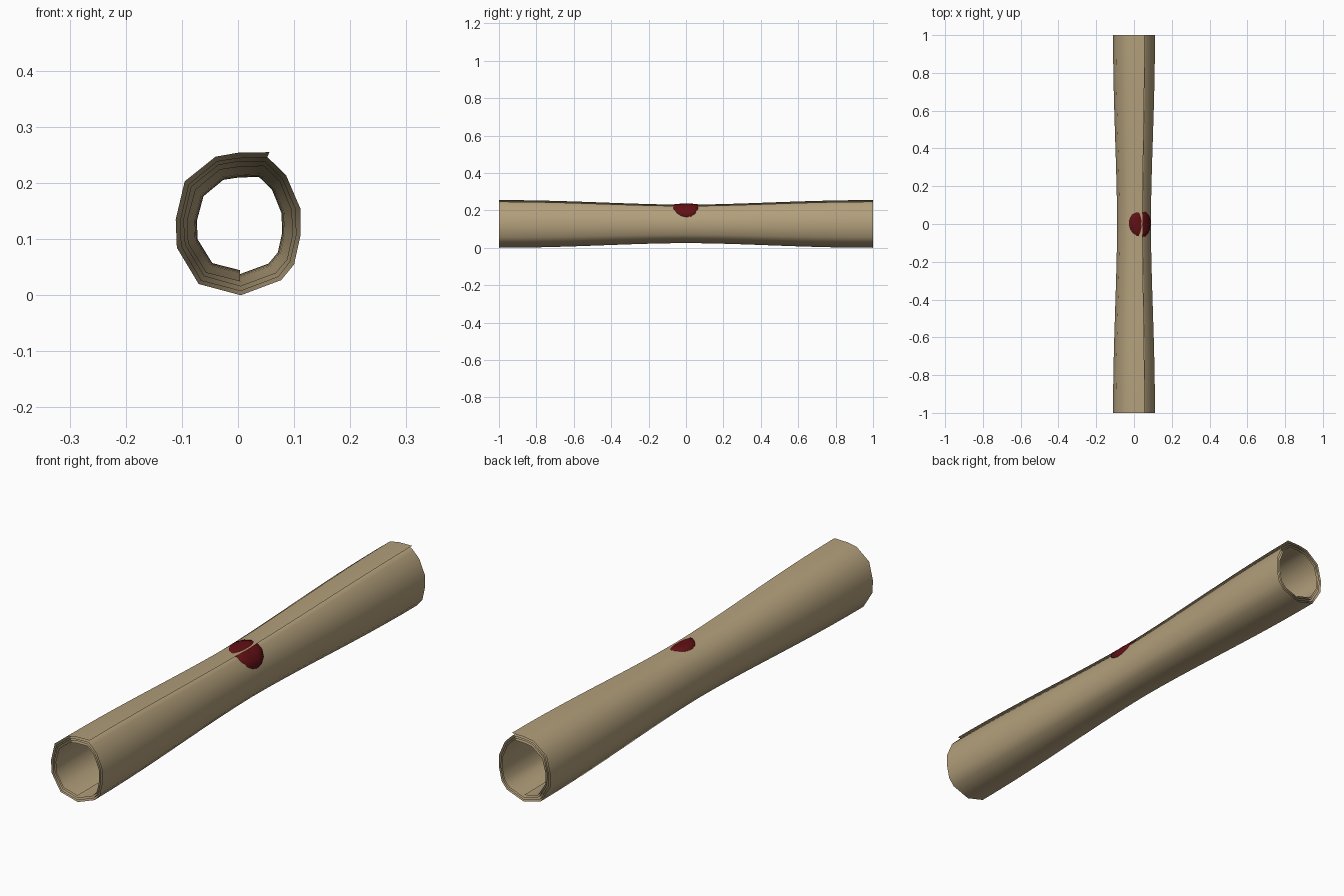
import bpy, math, random

if "Cube" in bpy.data.objects:
    bpy.data.objects.remove(bpy.data.objects["Cube"])

random.seed(4)


def material(name, rgb):
    m = bpy.data.materials.new(name)
    m.diffuse_color = (*rgb, 1)
    m.use_nodes = True
    m.node_tree.nodes["Principled BSDF"].inputs["Base Color"].default_value = m.diffuse_color
    return m


def make(name, verts, faces, mat):
    me = bpy.data.meshes.new(name)
    me.from_pydata(verts, [], faces)
    me.materials.append(mat)
    ob = bpy.data.objects.new(name, me)
    bpy.context.collection.objects.link(ob)
    bpy.ops.object.select_all(action='DESELECT')
    ob.select_set(True)
    bpy.context.view_layer.objects.active = ob
    bpy.ops.object.shade_smooth_by_angle(angle=math.radians(60))
    return ob


parchment = material("parchment", (0.45, 0.35, 0.2))
wax = material("dark red wax", (0.12, 0.005, 0.007))

CZ = 0.128
# Outermost turn of the roll, starting at the loose edge (x, z)
TURN = [(0.056, 0.255), (0.0, 0.254), (-0.04, 0.247), (-0.095, 0.203),
        (-0.111, 0.135), (-0.109, 0.085), (-0.07, 0.02), (0.005, 0.0),
        (0.077, 0.027), (0.1, 0.055), (0.111, 0.105), (0.111, 0.155),
        (0.086, 0.213), (0.062, 0.237)]


def pinch(y):
    return 0.805 + 0.195 * math.sin(abs(y) * math.pi / 2) ** 1.7


# Rolled sheet: an inward spiral lofted along y, pinched in the middle
n = len(TURN)
spiral = []
for i in range(n * 3 + 8):
    f = 1 - 0.062 * (i // n)
    if i >= n:
        f += random.uniform(-0.012, 0.008)
    x, z = TURN[i % n]
    spiral.append((x * f, (z - CZ) * f))

ys = [-1 + 2 * j / 20 for j in range(21)]
m = len(spiral)
verts = [(x * pinch(y), y, CZ + z * pinch(y)) for y in ys for x, z in spiral]
faces = [(j * m + i, j * m + i + 1, (j + 1) * m + i + 1, (j + 1) * m + i)
         for j in range(20) for i in range(m - 1)]
make("rolled_sheet", verts, faces, parchment)

# Wax seal: a round blob wrapped over the loose edge
SEG = 16
verts, faces = [], []
rings = [(0, 0.009), (0.3, 0.009), (0.6, 0.008), (0.9, 0.006), (1.0, -0.004)]
for r, lift in rings:
    for k in range(SEG):
        t = 2 * math.pi * k / SEG
        rr = r * (1 + 0.03 * math.sin(3 * t))
        a = math.radians(64 + 46 * rr * math.cos(t))
        y = 0.073 * rr * math.sin(t)
        # slightly squared section follows the sheet
        c, s = math.cos(a), math.sin(a)
        q = (abs(c) ** 2.3 + abs(s) ** 2.3) ** (-1 / 2.3)
        verts.append(((0.086 * q + lift) * c, y, CZ + (0.1 * q + lift) * s))
for j in range(len(rings) - 1):
    for k in range(SEG):
        k2 = (k + 1) % SEG
        faces.append((j * SEG + k, (j + 1) * SEG + k,
                      (j + 1) * SEG + k2, j * SEG + k2))
make("wax_seal", verts, faces, wax)
